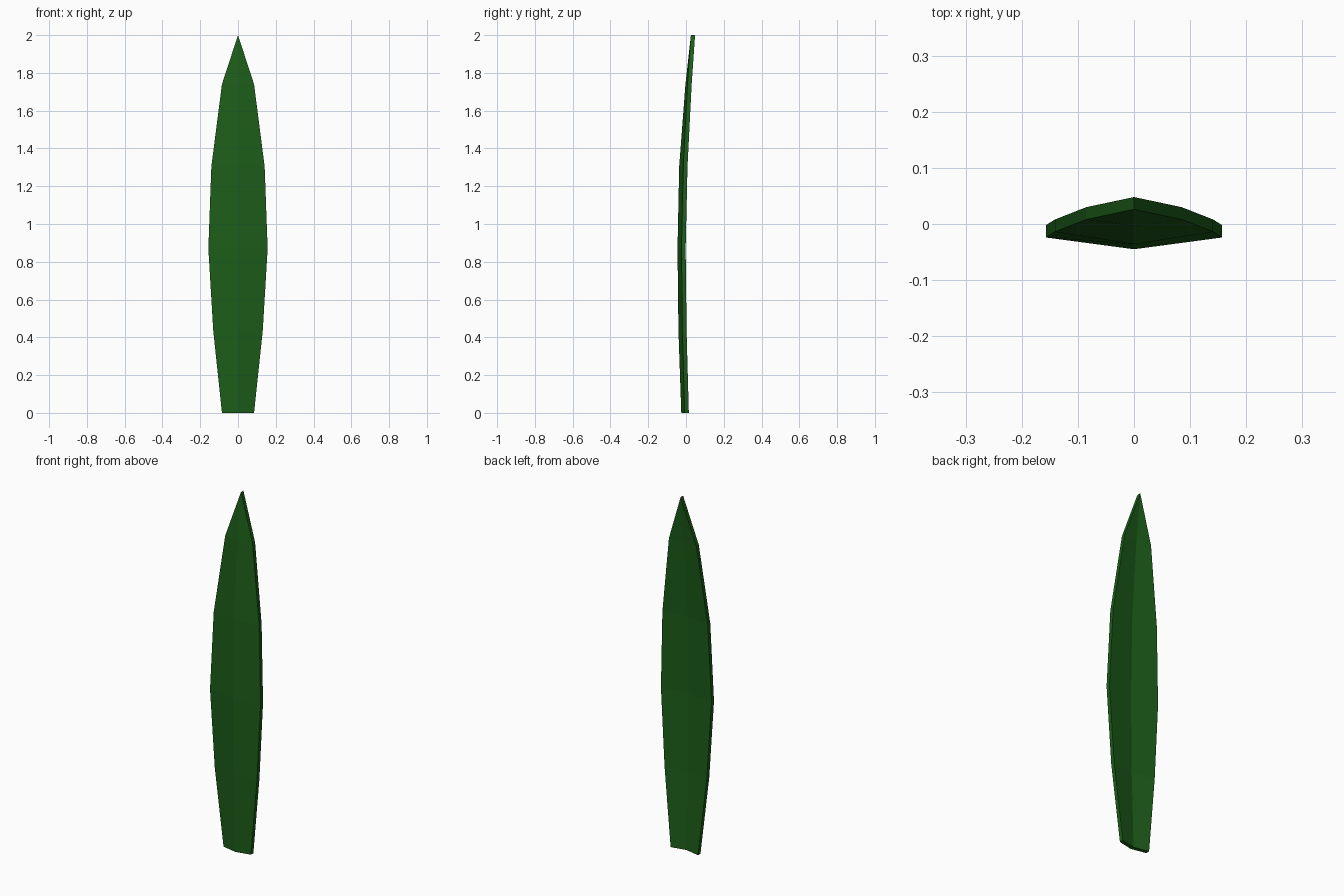
import bpy, bmesh

if "Cube" in bpy.data.objects:
    bpy.data.objects.remove(bpy.data.objects["Cube"])

THICK = 0.022
# Blade stations: height, half width, front y of midrib, front y of edge
stations = [
    (0.00, 0.085, -0.025, -0.007),
    (0.435, 0.131, -0.040, -0.019),
    (0.87, 0.157, -0.045, -0.024),
    (1.305, 0.141, -0.036, -0.014),
    (1.74, 0.085, -0.003, 0.008),
]
tip = (2.0, 0.026)

bm = bmesh.new()

# Folded front sheet, one strip per side of the midrib
rows = [[bm.verts.new(p) for p in ((-w, edge, z), (0, mid, z), (w, edge, z))]
        for z, w, mid, edge in stations]
for lower, upper in zip(rows, rows[1:]):
    for i in range(2):
        bm.faces.new((lower[i], lower[i + 1], upper[i + 1], upper[i]))
point = bm.verts.new((0, tip[1], tip[0]))
for i in range(2):
    bm.faces.new((rows[-1][i], rows[-1][i + 1], point))

# Give the sheet thickness towards the back
front = bm.faces[:]
back = bmesh.ops.extrude_face_region(bm, geom=front, use_keep_orig=True)
bmesh.ops.translate(bm, vec=(0, THICK, 0),
                    verts=[g for g in back["geom"] if isinstance(g, bmesh.types.BMVert)])
bmesh.ops.recalc_face_normals(bm, faces=bm.faces[:])

mesh = bpy.data.meshes.new("leaf_blade")
bm.to_mesh(mesh)
bm.free()
leaf = bpy.data.objects.new("leaf_blade", mesh)
bpy.context.collection.objects.link(leaf)

# Dark green
green = bpy.data.materials.new("leaf_green")
green.diffuse_color = (0.012, 0.11, 0.01, 1)
green.use_nodes = True
green.node_tree.nodes["Principled BSDF"].inputs["Base Color"].default_value = green.diffuse_color
mesh.materials.append(green)
